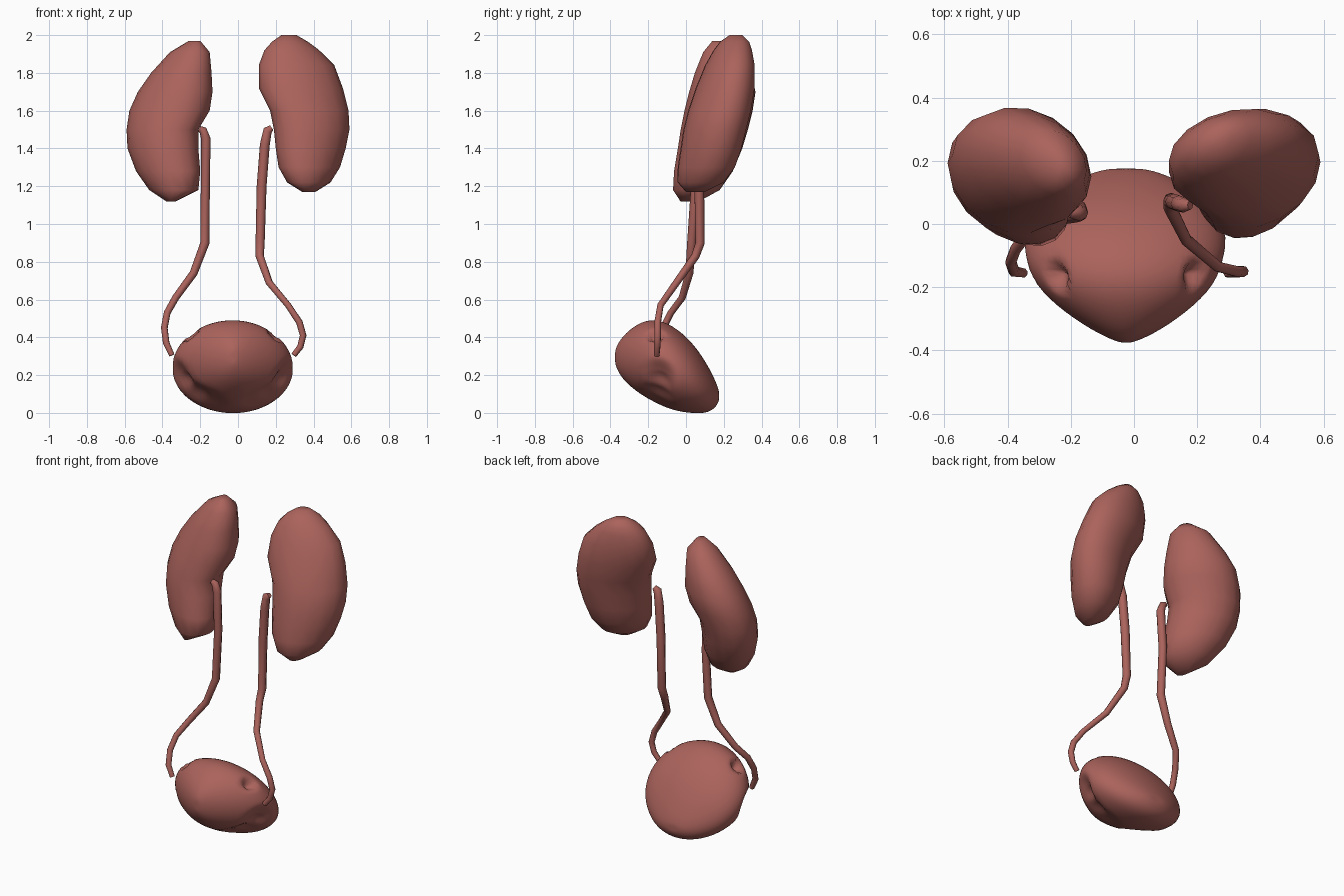
import bpy, bmesh
from math import sin, cos, tau
from mathutils import Vector

if "Cube" in bpy.data.objects:
    bpy.data.objects.remove(bpy.data.objects["Cube"])

mat = bpy.data.materials.new("tissue")
mat.diffuse_color = (0.41, 0.125, 0.107, 1)
mat.use_nodes = True
mat.node_tree.nodes["Principled BSDF"].inputs["Base Color"].default_value = mat.diffuse_color


def add_mesh(name, mesh):
    for p in mesh.polygons:
        p.use_smooth = True
    mesh.materials.clear()
    mesh.materials.append(mat)
    ob = bpy.data.objects.new(name, mesh)
    bpy.context.collection.objects.link(ob)
    return ob


def bake(ob):
    """Replace an object by its evaluated mesh."""
    dg = bpy.context.evaluated_depsgraph_get()
    mesh = bpy.data.meshes.new_from_object(ob.evaluated_get(dg))
    name = ob.name
    bpy.data.objects.remove(ob)
    return add_mesh(name, mesh)


def loft(name, rows, place, sides, skew=0.0):
    """Skin skewed ellipses; each row is (t, u_min, u_max, v_min, v_max)."""
    bm = bmesh.new()
    rings = []
    for t, u0, u1, v0, v1 in rows:
        ring = []
        for i in range(sides):
            a = tau * i / sides
            u = (u0 + u1) / 2 + (u1 - u0) / 2 * cos(a)
            v = (v0 + v1) / 2 + (v1 - v0) / 2 * sin(a + skew)
            ring.append(bm.verts.new(place(t, u, v)))
        rings.append(ring)
    for r, s in zip(rings, rings[1:]):
        for i in range(sides):
            j = (i + 1) % sides
            bm.faces.new((r[i], r[j], s[j], s[i]))
    for ring in (rings[0], rings[-1]):
        c = bm.verts.new(sum((v.co for v in ring), Vector()) / sides)
        for i in range(sides):
            bm.faces.new((ring[i], ring[(i + 1) % sides], c))
    bmesh.ops.recalc_face_normals(bm, faces=bm.faces)
    mesh = bpy.data.meshes.new(name)
    bm.to_mesh(mesh)
    bm.free()
    return add_mesh(name, mesh)


# Kidneys: stacked sections, medial edge turned forward
def stack_z(t, u, v):
    return (u, v, t)


loft("kidney_right_side", [
    (2.00, .23, .31, .23, .30), (1.965, .18, .37, .18, .335),
    (1.92, .14, .43, .145, .35),
    (1.84, .11, .51, .10, .365), (1.72, .11, .555, .05, .365),
    (1.60, .17, .585, .01, .345), (1.50, .19, .59, -.015, .32),
    (1.40, .20, .57, -.03, .295), (1.30, .215, .54, -.045, .26),
    (1.22, .26, .49, -.045, .20), (1.17, .34, .41, 0, .10)],
    stack_z, 16, 0.26)
loft("kidney_left_side", [
    (1.97, -.26, -.20, .14, .22), (1.91, -.36, -.15, .09, .30),
    (1.80, -.46, -.14, .045, .345), (1.70, -.53, -.135, .015, .37),
    (1.60, -.575, -.15, -.01, .355), (1.50, -.59, -.21, -.03, .33),
    (1.40, -.585, -.21, -.045, .30), (1.28, -.54, -.20, -.065, .25),
    (1.18, -.47, -.21, -.07, .18), (1.12, -.38, -.33, -.03, .07)],
    stack_z, 16, -0.24)


# Ureters: tapering tubes
def tube(name, pts):
    cu = bpy.data.curves.new(name, "CURVE")
    cu.dimensions = "3D"
    cu.bevel_depth = 1.0
    cu.bevel_resolution = 2
    cu.use_fill_caps = True
    sp = cu.splines.new("POLY")
    sp.points.add(len(pts) - 1)
    for p, (x, y, z, r) in zip(sp.points, pts):
        p.co = (x, y, z, 1)
        p.radius = r
    ob = bpy.data.objects.new(name, cu)
    bpy.context.collection.objects.link(ob)
    bake(ob)


tube("ureter_right_side", [
    (.178, .06, 1.51, .015), (.157, .06, 1.495, .024), (.142, .065, 1.42, .026),
    (.125, .07, 1.2, .026), (.117, .075, .9, .024), (.115, .05, .83, .022),
    (.165, -.05, .69, .019), (.265, -.135, .57, .017), (.325, -.15, .48, .018),
    (.345, -.15, .41, .018), (.33, -.152, .35, .017), (.295, -.155, .305, .015)])
tube("ureter_left_side", [
    (-.205, .035, 1.505, .015), (-.185, .035, 1.495, .022), (-.17, .035, 1.45, .025),
    (-.173, .05, 1.2, .024), (-.175, .03, .9, .024), (-.235, .018, .74, .021),
    (-.33, -.02, .61, .019), (-.375, -.08, .53, .018), (-.39, -.12, .45, .018),
    (-.38, -.15, .37, .018), (-.35, -.155, .305, .015)])

# Bladder: sections from the front apex to the rear base
bladder = loft("bladder", [
    (-.375, -.05, .0, .25, .34), (-.34, -.13, .08, .18, .405),
    (-.26, -.25, .195, .108, .475), (-.17, -.335, .275, .055, .503),
    (-.07, -.36, .305, .01, .467), (.03, -.33, .275, -.004, .38),
    (.10, -.255, .205, -.004, .28), (.15, -.17, .12, .018, .185),
    (.175, -.09, .04, .06, .12)],
    lambda t, u, v: (u, t, v), 24)
sub = bladder.modifiers.new("smooth", "SUBSURF")
sub.levels = sub.render_levels = 2
bladder = bake(bladder)

# Dimples on top, hollows running from the sides to the lower front
mesh = bladder.data
start = [(v.co.copy(), v.normal.copy()) for v in mesh.vertices]
for s in (-1, 1):
    for x, y, z, radius, depth in [(.232, -.165, .425, .055, .06),
                                   (.28, -.14, .20, .10, .04),
                                   (.23, -.15, .12, .11, .025),
                                   (.14, -.15, .08, .12, .02)]:
        c = Vector((s * x - .025, y, z))
        for v, (co, no) in zip(mesh.vertices, start):
            k = 1 - (co - c).length_squared / radius ** 2
            if k > 0:
                v.co -= no * depth * k ** 1.3
mesh.update()
